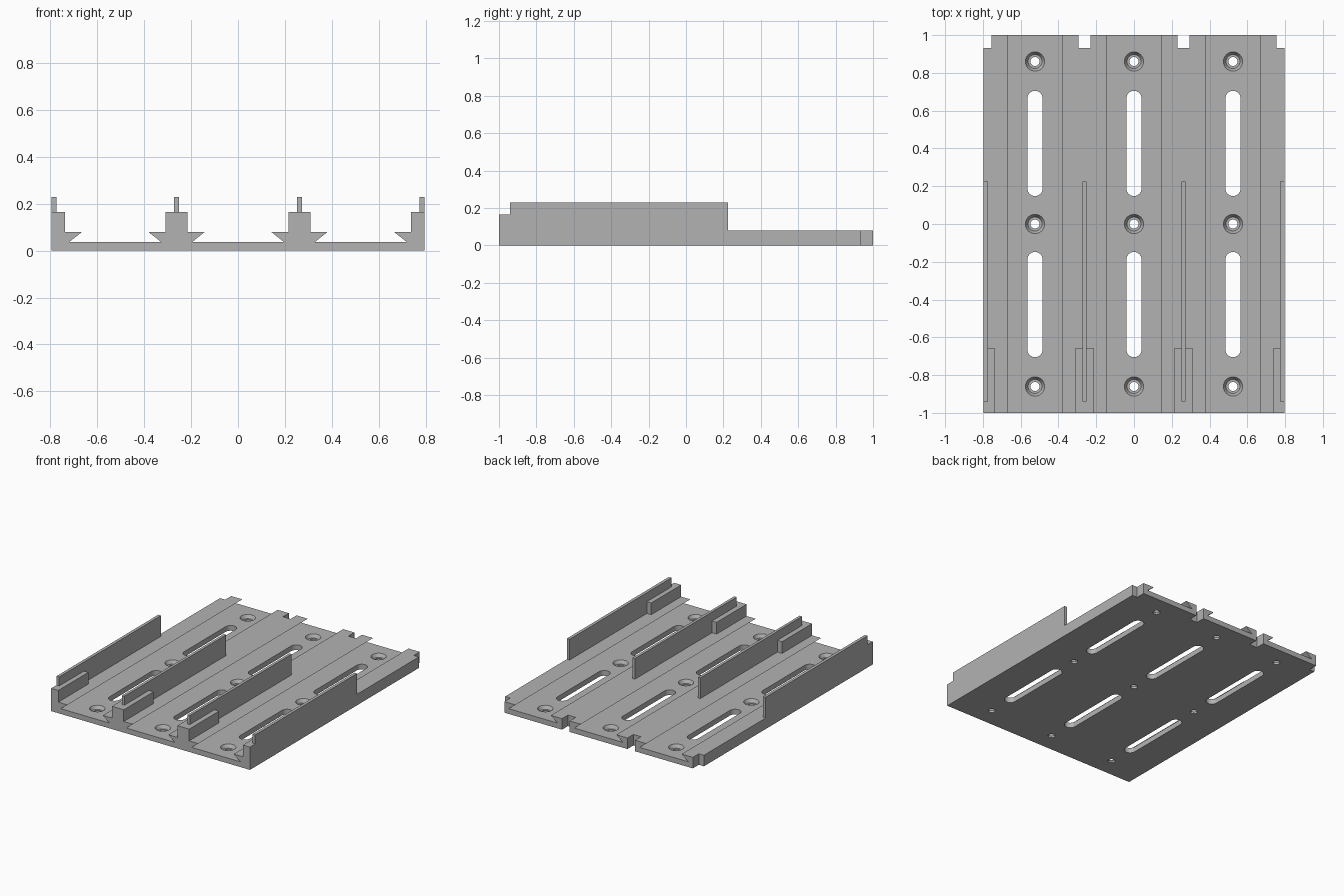
import bpy, bmesh, math
from mathutils import Vector

if "Cube" in bpy.data.objects:
    bpy.data.objects.remove(bpy.data.objects["Cube"])

PITCH = 0.524          # spacing between channels
EDGE = 0.796           # half width of the tray
FLOOR, DOVE, BLOCK, WALL = 0.038, 0.08, 0.165, 0.23   # heights
RAILS = [-1.5 * PITCH, -0.5 * PITCH, 0.5 * PITCH, 1.5 * PITCH]

grey = bpy.data.materials.new("mid grey")
grey.diffuse_color = (0.45, 0.45, 0.45, 1)
grey.use_nodes = True
grey.node_tree.nodes["Principled BSDF"].inputs["Base Color"].default_value = grey.diffuse_color


def prism(bm, pts, vec):
    """Extrude a closed outline of 3D points along a vector."""
    face = bm.faces.new([bm.verts.new(p) for p in pts])
    ext = bmesh.ops.extrude_face_region(bm, geom=[face])["geom"]
    bmesh.ops.translate(bm, vec=vec, verts=[g for g in ext if isinstance(g, bmesh.types.BMVert)])


def box(bm, x0, x1, y0, y1, z0, z1):
    prism(bm, [(x0, y0, z0), (x1, y0, z0), (x1, y1, z0), (x0, y1, z0)], (0, 0, z1 - z0))


def make(name, bm):
    bmesh.ops.recalc_face_normals(bm, faces=bm.faces[:])
    me = bpy.data.meshes.new(name)
    bm.to_mesh(me)
    bm.free()
    me.materials.append(grey)
    ob = bpy.data.objects.new(name, me)
    bpy.context.collection.objects.link(ob)
    return ob


# Tray: floor with four dovetail rails, extruded front to back
top = []
for i, x in enumerate(RAILS):
    if i > 0:
        top += [(x - 0.067, FLOOR), (x - 0.12, DOVE)]
    if i < 3:
        top += [(x + 0.12, DOVE), (x + 0.067, FLOOR)]
outline = [(EDGE, 0), (-EDGE, 0), (-EDGE, DOVE)] + top + [(EDGE, DOVE)]
bm = bmesh.new()
prism(bm, [(x, -1, z) for x, z in outline], (0, 2, 0))
tray = make("tray", bm)

# Cutters: slots, countersunk screw holes and rear notches
bm = bmesh.new()
for cx in (-PITCH, 0, PITCH):
    for s in (-1, 1):
        pts = []
        for k in range(34):
            a = math.pi * (k if k < 17 else k - 1) / 16
            off = 0.2385 if k < 17 else -0.2385
            pts.append((cx + 0.04 * math.cos(a), s * 0.4265 + off + 0.04 * math.sin(a), -0.1))
        prism(bm, pts, (0, 0, 0.3))
    for cy in (-0.86, 0, 0.86):
        rings = []
        for r, z in ((0.024, -0.1), (0.024, 0.014), (0.037, 0.014), (0.051, FLOOR), (0.051, 0.2)):
            rings.append([bm.verts.new((cx + r * math.cos(k * math.tau / 32),
                                        cy + r * math.sin(k * math.tau / 32), z)) for k in range(32)])
        for a, b in zip(rings, rings[1:]):
            for k in range(32):
                n = (k + 1) % 32
                bm.faces.new((a[k], a[n], b[n], b[k]))
        bm.faces.new(rings[0])
        bm.faces.new(rings[-1])
for x in RAILS:
    box(bm, x - 0.031, x + 0.031, 0.932, 1.1, -0.1, 0.2)
cutter = make("cutter", bm)
cutter.hide_render = True

mod = tray.modifiers.new("cut", 'BOOLEAN')
mod.operation = 'DIFFERENCE'
mod.solver = 'EXACT'
mod.object = cutter
bpy.context.view_layer.objects.active = tray
tray.select_set(True)
bpy.ops.object.modifier_apply(modifier=mod.name)
bpy.data.objects.remove(cutter)
bpy.ops.object.shade_smooth_by_angle(angle=math.radians(25))

# Stop blocks at the front and thin guide walls along each rail
for i, x in enumerate(RAILS):
    bm = bmesh.new()
    box(bm, max(x - 0.047, -EDGE), min(x + 0.047, EDGE), -1, -0.657, DOVE, BLOCK)
    make(f"stop_block_{i + 1}", bm)

    side = [(-0.94, BLOCK), (-0.657, BLOCK), (-0.657, DOVE), (0.225, DOVE), (0.225, WALL), (-0.94, WALL)]
    x0, x1 = x - 0.01, x + 0.01
    if i == 0:
        x1 = -0.774
    if i == 3:
        x0 = 0.774
    bm = bmesh.new()
    prism(bm, [(max(x0, -EDGE), y, z) for y, z in side], (min(x1, EDGE) - max(x0, -EDGE), 0, 0))
    make(f"guide_wall_{i + 1}", bm)
